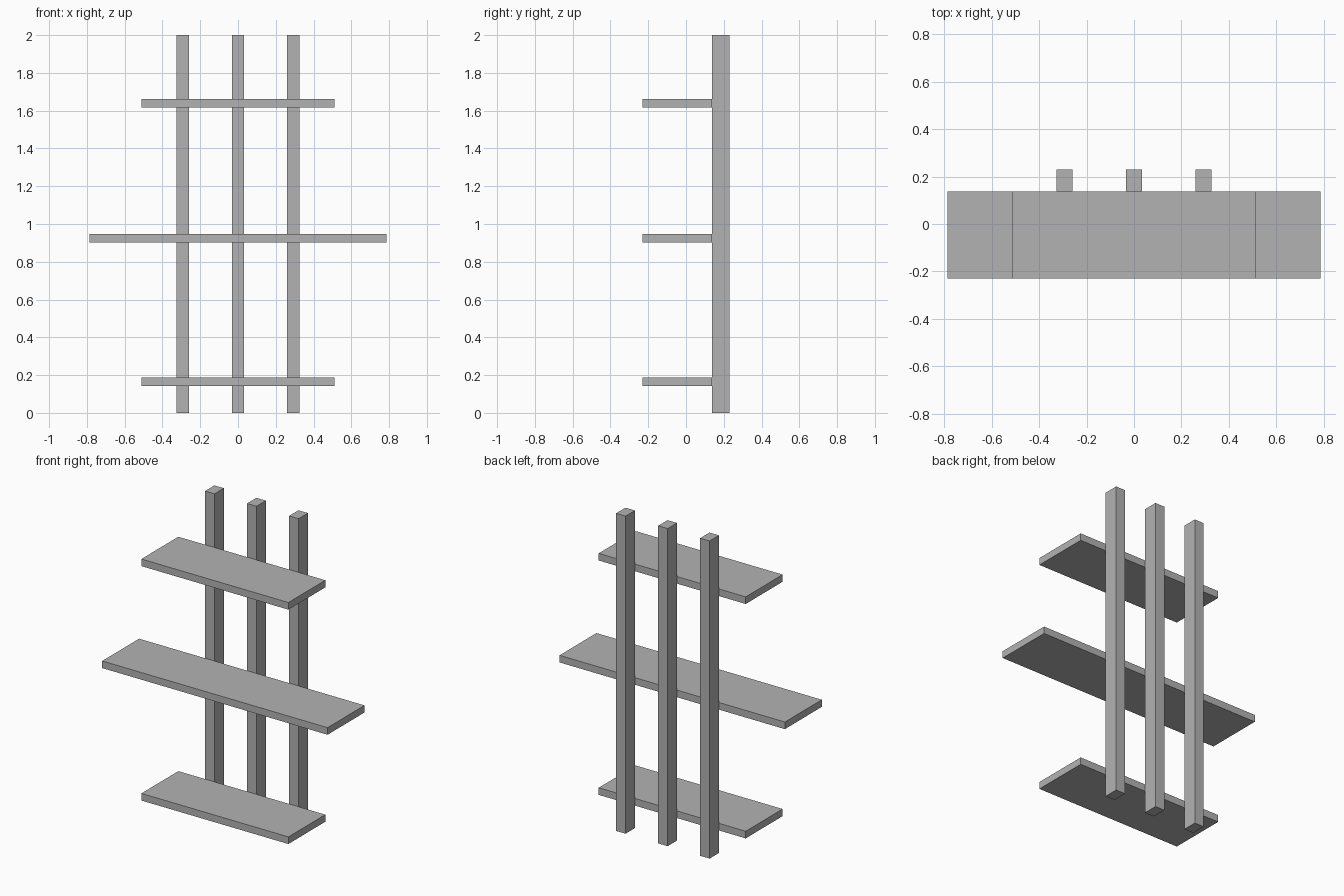
import bpy

if "Cube" in bpy.data.objects:
    bpy.data.objects.remove(bpy.data.objects["Cube"])

grey = bpy.data.materials.new("plain grey")
grey.diffuse_color = (0.45, 0.45, 0.45, 1)
grey.use_nodes = True
grey.node_tree.nodes["Principled BSDF"].inputs["Base Color"].default_value = grey.diffuse_color


def box(name, lo, hi):
    """Axis-aligned box between two corners."""
    bpy.ops.mesh.primitive_cube_add(size=1, location=[(a + b) / 2 for a, b in zip(lo, hi)])
    ob = bpy.context.object
    ob.name = name
    ob.scale = [b - a for a, b in zip(lo, hi)]
    bpy.ops.object.transform_apply(location=False, rotation=False, scale=True)
    ob.data.materials.append(grey)


FRONT, JOINT, BACK = -0.23, 0.137, 0.23

# Upright posts at the back
for side, x in (("left", -0.293), ("middle", 0), ("right", 0.293)):
    box(side + "_post", (x - 0.033, JOINT, 0), (x + 0.033, BACK, 2))

# Shelves fixed to the front of the posts
for level, half, z in (("lower", 0.512, 0.164), ("middle", 0.785, 0.925), ("upper", 0.512, 1.64)):
    box(level + "_shelf", (-half, FRONT, z - 0.0225), (half, JOINT, z + 0.0225))
